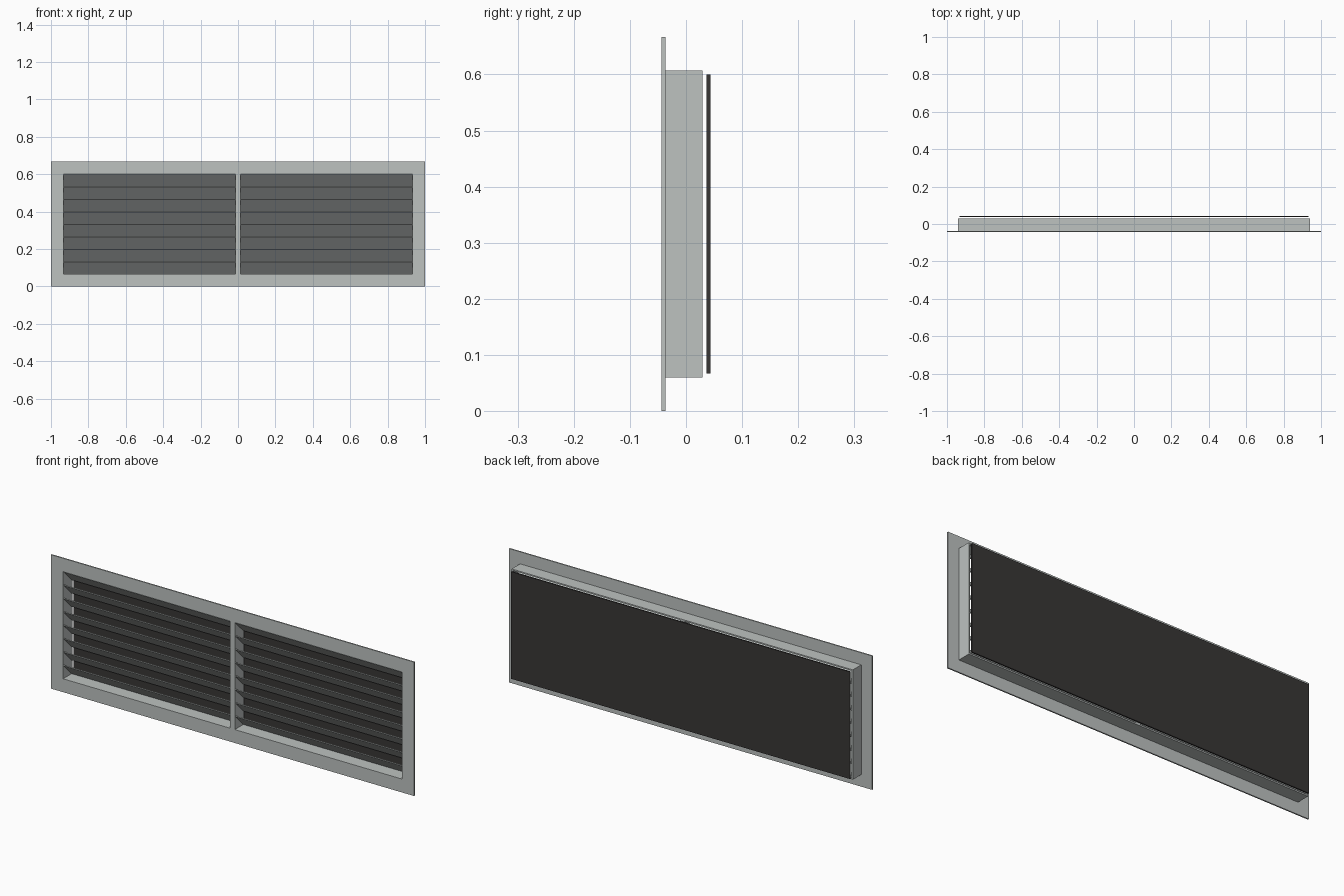
import bpy, bmesh, math

if "Cube" in bpy.data.objects:
    bpy.data.objects.remove(bpy.data.objects["Cube"])


def material(name, rgb):
    m = bpy.data.materials.new(name)
    m.diffuse_color = (*rgb, 1)
    m.use_nodes = True
    m.node_tree.nodes["Principled BSDF"].inputs["Base Color"].default_value = m.diffuse_color
    return m


ALU = material("light grey metal", (0.51, 0.54, 0.53))
DARK = material("dark mesh", (0.040, 0.037, 0.036))


def finish(name, bm, mat):
    bmesh.ops.recalc_face_normals(bm, faces=bm.faces)
    me = bpy.data.meshes.new(name)
    bm.to_mesh(me)
    bm.free()
    me.materials.append(mat)
    ob = bpy.data.objects.new(name, me)
    bpy.context.collection.objects.link(ob)
    return ob


def prism(name, outline, x0, x1, mat):
    """Extrude a (y, z) outline along x."""
    bm = bmesh.new()
    face = bm.faces.new([bm.verts.new((x0, y, z)) for y, z in outline])
    new = bmesh.ops.extrude_face_region(bm, geom=[face])["geom"]
    bmesh.ops.translate(bm, vec=(x1 - x0, 0, 0),
                        verts=[v for v in new if isinstance(v, bmesh.types.BMVert)])
    return finish(name, bm, mat)


def box(name, x0, x1, y0, y1, z0, z1, mat):
    return prism(name, [(y0, z0), (y1, z0), (y1, z1), (y0, z1)], x0, x1, mat)


def ring(name, hw, hh, ihw, ihh, y0, y1, mat):
    """Rectangular frame centred on mid height."""
    bm = bmesh.new()
    sign = [(-1, -1), (1, -1), (1, 1), (-1, 1)]
    loops = [[bm.verts.new((sx * w, y, MID + sz * h)) for sx, sz in sign]
             for w, h, y in ((hw, hh, y0), (hw, hh, y1), (ihw, ihh, y1), (ihw, ihh, y0))]
    for k in range(4):
        a, b = loops[k], loops[(k + 1) % 4]
        for i in range(4):
            j = (i + 1) % 4
            bm.faces.new((a[i], a[j], b[j], b[i]))
    return finish(name, bm, mat)


H = 2 / 3
MID = H / 2
IN_W, IN_H = 0.9333, 0.2667      # half size of the opening
FRONT, FLANGE, BACK = -0.0433, -0.0367, 0.0293
BAR = 0.0125                     # half width of the centre bar

# Flange and duct collar behind it
ring("front_flange", 1, MID, IN_W, IN_H, FRONT, FLANGE, ALU)
ring("duct_collar", IN_W + 0.0067, IN_H + 0.0067, IN_W, IN_H, FLANGE, BACK, ALU)

# Centre divider
box("centre_bar", -BAR, BAR, FRONT, BACK, MID - IN_H, MID + IN_H, ALU)

# Sloping louvres: front edge high, back edge low
PITCH = 2 * IN_H / 8
T = 0.003
for side, x0, x1 in (("left", -IN_W, -BAR), ("right", BAR, IN_W)):
    for i in range(8):
        top = MID + IN_H - i * PITCH
        low = top - PITCH
        prism(f"{side}_louvre_{i + 1}",
              [(-0.0400, top - T), (-0.0400 + T, top), (0.0267, low + T), (0.0267 - T, low)],
              x0, x1, ALU)

# Dark screen standing just behind the collar
box("back_screen", -IN_W, IN_W, 0.0367, 0.0433, MID - IN_H, MID + IN_H, DARK)
